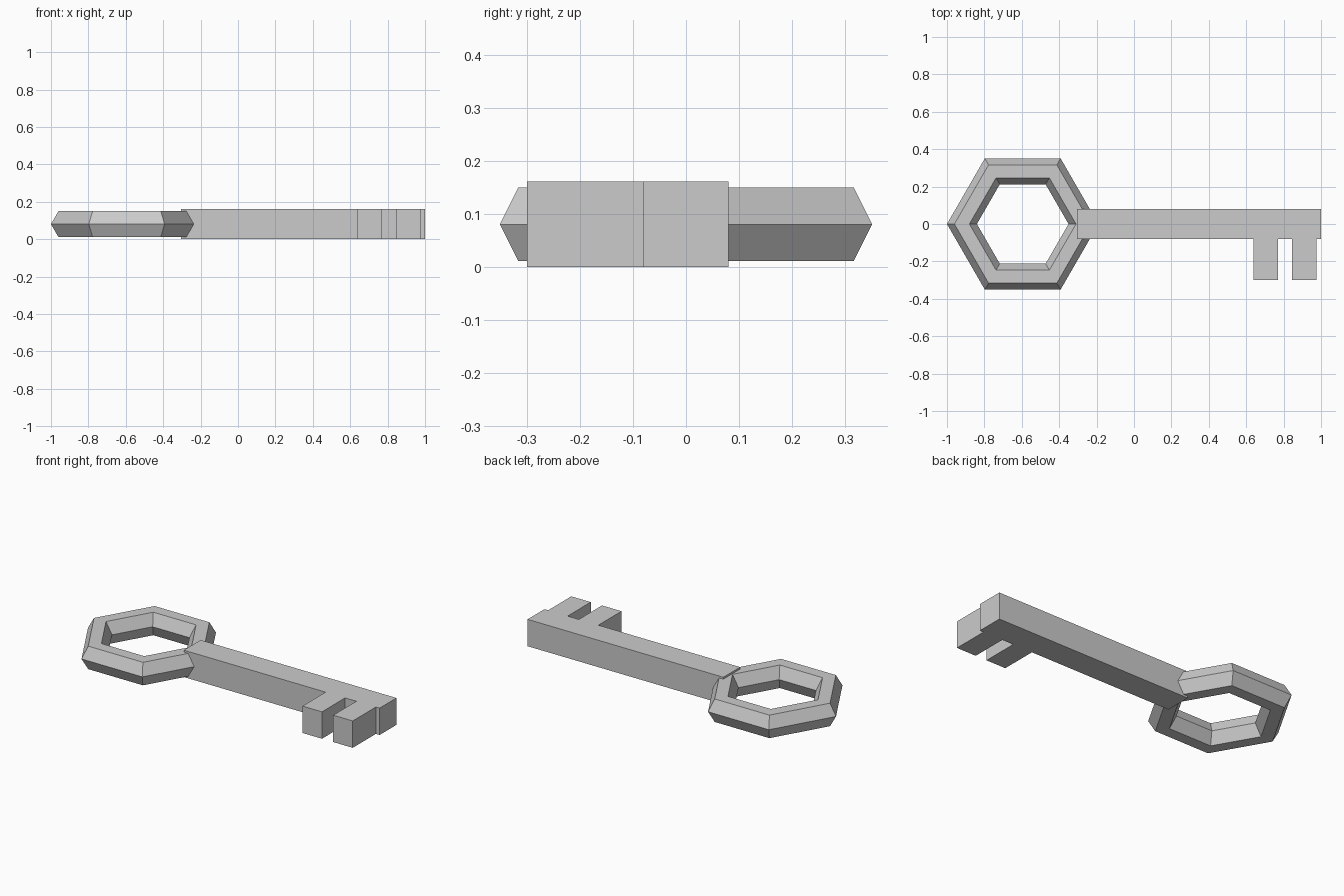
import bpy
import bmesh
from mathutils import Vector

cube = bpy.data.objects.get("Cube")
if cube:
    bpy.data.objects.remove(cube, do_unlink=True)

THICK = 0.162
MID = THICK / 2

# Single plain metal colour
metal = bpy.data.materials.new("grey_metal")
metal.use_nodes = True
GREY = (0.6, 0.6, 0.6, 1.0)
metal.diffuse_color = GREY
metal.node_tree.nodes["Principled BSDF"].inputs["Base Color"].default_value = GREY


def extrude_outline(name, outline, height):
    """Flat outline in x, y raised from z = 0 to the given height."""
    bm = bmesh.new()
    face = bm.faces.new([bm.verts.new((x, y, 0)) for x, y in outline])
    raised = bmesh.ops.extrude_face_region(bm, geom=[face])["geom"]
    verts = [v for v in raised if isinstance(v, bmesh.types.BMVert)]
    bmesh.ops.translate(bm, verts=verts, vec=Vector((0, 0, height)))
    bmesh.ops.recalc_face_normals(bm, faces=bm.faces)
    mesh = bpy.data.meshes.new(name)
    bm.to_mesh(mesh)
    bm.free()
    obj = bpy.data.objects.new(name, mesh)
    bpy.context.collection.objects.link(obj)
    obj.data.materials.append(metal)
    return obj


# Six-sided bow with a six-sided cross-section
bpy.ops.mesh.primitive_torus_add(
    major_segments=6, minor_segments=6,
    major_radius=0.325, minor_radius=0.08,
    location=(-0.595, 0, MID))
bow = bpy.context.object
bow.name = "bow_ring"
bow.data.materials.append(metal)

# Shaft and its two teeth as one outline
HALF, TIP = 0.08, -0.30
outline = [(1.0, HALF), (-0.305, HALF), (-0.305, -HALF)]
for left, right in ((0.64, 0.77), (0.845, 0.975)):
    outline += [(left, -HALF), (left, TIP), (right, TIP), (right, -HALF)]
outline.append((1.0, -HALF))
extrude_outline("shaft_and_teeth", outline, THICK)
